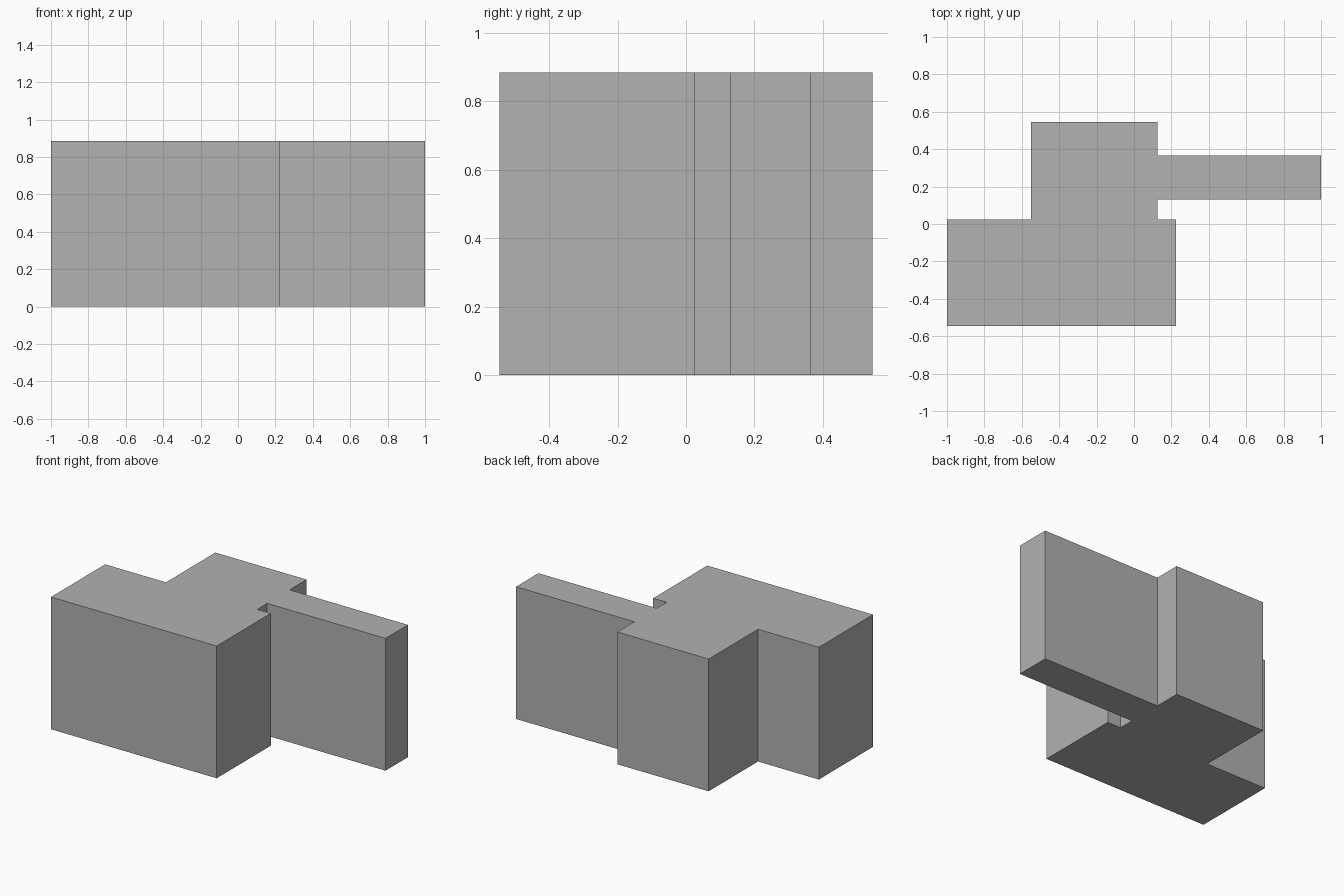
import bpy
import bmesh

cube = bpy.data.objects.get("Cube")
if cube:
    bpy.data.objects.remove(cube, do_unlink=True)

HEIGHT = 0.884

# Plain grey for the whole block
grey = bpy.data.materials.new("plain grey")
grey.use_nodes = True
colour = (0.445, 0.445, 0.445, 1)
grey.diffuse_color = colour
grey.node_tree.nodes["Principled BSDF"].inputs["Base Color"].default_value = colour

# Footprint: wide front wing, rear block and a narrow side wing
footprint = [
    (-1, -0.546), (0.225, -0.546), (0.225, 0.025), (0.125, 0.025),
    (0.125, 0.13), (1, 0.13), (1, 0.366), (0.125, 0.366),
    (0.125, 0.546), (-0.55, 0.546), (-0.55, 0.025), (-1, 0.025),
]

# Raise the footprint into a solid with flat faces
bm = bmesh.new()
base = bm.faces.new([bm.verts.new((x, y, 0)) for x, y in footprint])
raised = bmesh.ops.extrude_face_region(bm, geom=[base], use_keep_orig=True)
top_verts = [v for v in raised["geom"] if isinstance(v, bmesh.types.BMVert)]
bmesh.ops.translate(bm, verts=top_verts, vec=(0, 0, HEIGHT))
bmesh.ops.recalc_face_normals(bm, faces=bm.faces)

mesh = bpy.data.meshes.new("building_block")
bm.to_mesh(mesh)
bm.free()
mesh.materials.append(grey)
block = bpy.data.objects.new("building_block", mesh)
bpy.context.scene.collection.objects.link(block)
